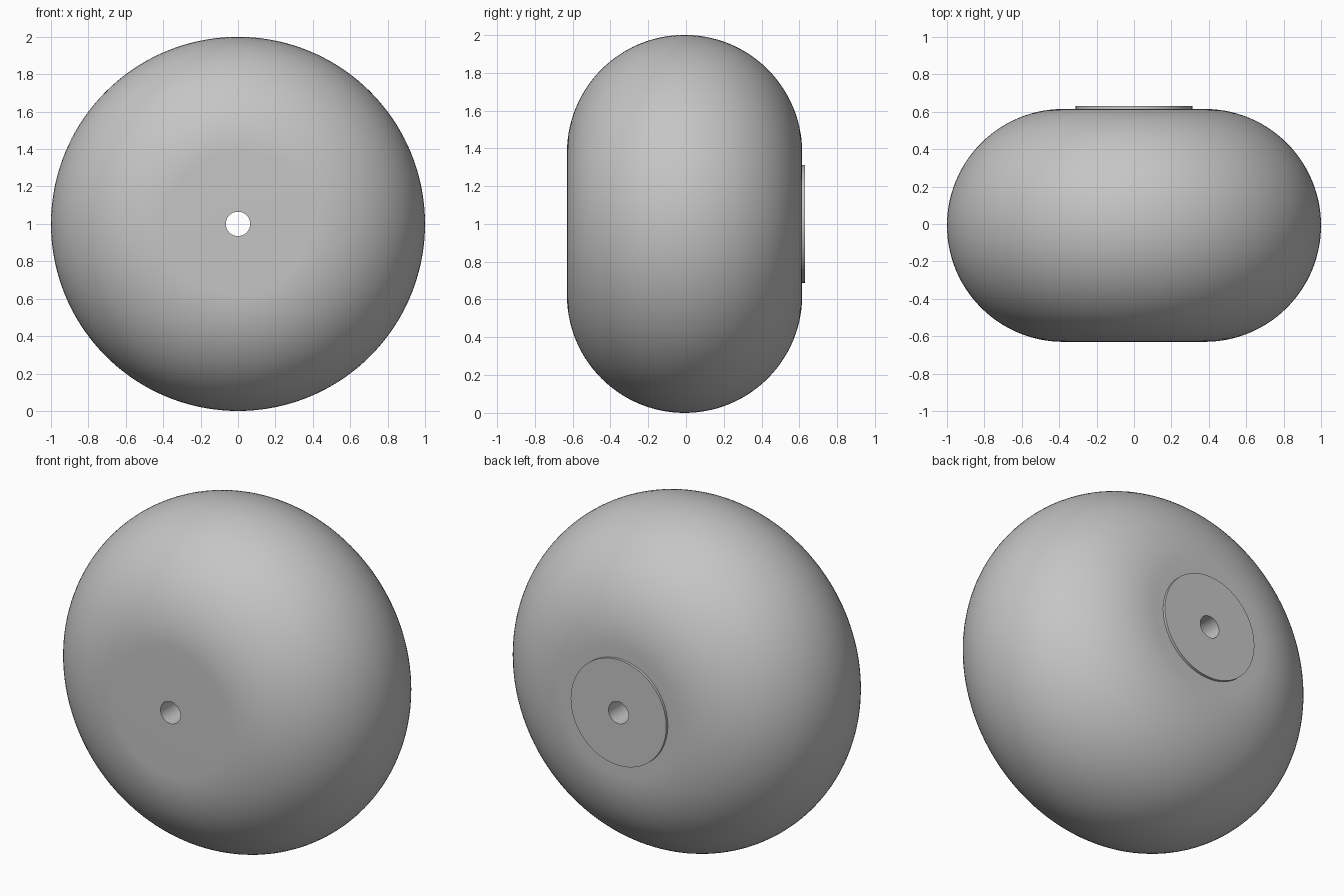
import bpy, bmesh, math
from mathutils import Vector

cube = bpy.data.objects.get("Cube")
if cube:
    bpy.data.objects.remove(cube, do_unlink=True)

# Main sizes
FRONT, BACK, COLLAR_BACK = -0.63, 0.615, 0.63
HOLE_R, COLLAR_R, OUTER_R = 0.065, 0.312, 1.0
ROUND = (BACK - FRONT) / 2
MID = (BACK + FRONT) / 2
ARC_STEPS, SPIN_STEPS = 56, 144

grey = bpy.data.materials.new("plain grey")
grey.use_nodes = True
colour = (0.56, 0.56, 0.56, 1)
grey.diffuse_color = colour
grey.node_tree.nodes["Principled BSDF"].inputs["Base Color"].default_value = colour


def lathe(name, profile, material):
    """Spin a closed (radius, y) profile around the y axis, centred at z = 1."""
    bm = bmesh.new()
    verts = [bm.verts.new((r, y, 1)) for r, y in profile]
    edges = [bm.edges.new((v, verts[(i + 1) % len(verts)])) for i, v in enumerate(verts)]
    bmesh.ops.spin(bm, geom=verts + edges, cent=Vector((0, 0, 1)), axis=(0, 1, 0),
                   angle=math.tau, steps=SPIN_STEPS, use_merge=True)
    bmesh.ops.remove_doubles(bm, verts=bm.verts, dist=1e-5)
    bmesh.ops.recalc_face_normals(bm, faces=bm.faces)
    mesh = bpy.data.meshes.new(name)
    bm.to_mesh(mesh)
    bm.free()
    mesh.materials.append(material)
    obj = bpy.data.objects.new(name, mesh)
    bpy.context.collection.objects.link(obj)
    bpy.ops.object.select_all(action="DESELECT")
    obj.select_set(True)
    bpy.context.view_layer.objects.active = obj
    bpy.ops.object.shade_smooth_by_angle(angle=math.radians(30))
    return obj


# Rounded rim from the front flat to the back flat
rim = []
for i in range(ARC_STEPS + 1):
    a = math.pi * (i / ARC_STEPS - 0.5)
    rim.append((OUTER_R - ROUND + ROUND * math.cos(a), MID + ROUND * math.sin(a)))

# Raised collar on the back, then the through hole closes the profile
collar = [(COLLAR_R, BACK), (COLLAR_R, COLLAR_BACK), (HOLE_R, COLLAR_BACK)]
lathe("rounded_wheel_body", [(HOLE_R, FRONT)] + rim + collar, grey)
